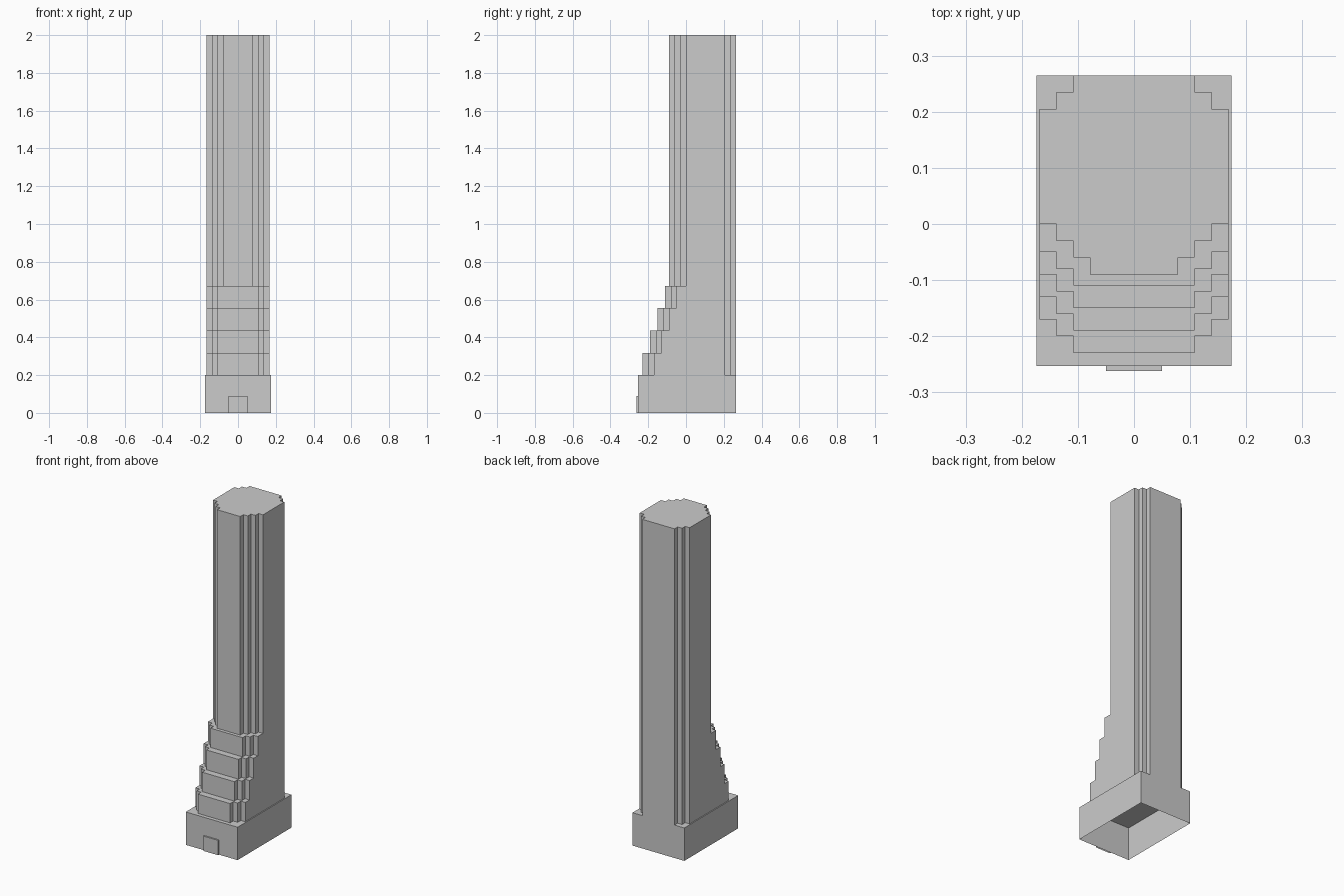
import bpy
import bmesh

cube = bpy.data.objects.get("Cube")
if cube:
    bpy.data.objects.remove(cube, do_unlink=True)

stone = bpy.data.materials.new("pale_grey_stone")
stone.use_nodes = True
GREY = (0.6, 0.6, 0.6, 1)
stone.diffuse_color = GREY
stone.node_tree.nodes["Principled BSDF"].inputs["Base Color"].default_value = GREY

HALF, BACK, NOTCH = 0.168, 0.265, 0.03


def prism(name, outline, z0, z1):
    """Extrude an outline upwards, capped on top and open underneath."""
    bm = bmesh.new()
    low = [bm.verts.new((x, y, z0)) for x, y in outline]
    high = [bm.verts.new((x, y, z1)) for x, y in outline]
    count = len(outline)
    for i in range(count):
        j = (i + 1) % count
        bm.faces.new((low[i], low[j], high[j], high[i]))
    bm.faces.new(high)
    mesh = bpy.data.meshes.new(name)
    bm.to_mesh(mesh)
    bm.free()
    mesh.materials.append(stone)
    obj = bpy.data.objects.new(name, mesh)
    bpy.context.collection.objects.link(obj)
    return obj


def rectangle(half_x, y0, y1):
    return [(-half_x, y0), (half_x, y0), (half_x, y1), (-half_x, y1)]


def notched(front, front_steps, back_steps=2):
    """Counter-clockwise outline with stair-stepped corners."""
    right = []
    for i in range(front_steps, -1, -1):
        x = HALF - i * NOTCH
        y = front + (front_steps - i) * NOTCH
        if i < front_steps:
            right.append((x, y))
        else:
            right.append((x, front))
        if i:
            right.append((x, y + NOTCH))
    for i in range(back_steps + 1):
        x = HALF - i * NOTCH
        y = BACK - (back_steps - i) * NOTCH
        if i:
            right.append((x, y - NOTCH))
        right.append((x, y))
    return right + [(-x, y) for x, y in reversed(right)]


# Plinth and entrance
prism("base", rectangle(0.174, -0.253, BACK), 0, 0.2)
prism("entrance", rectangle(0.05, -0.262, -0.253), 0, 0.09)

# Setback tiers climbing the front
levels = [0.2, 0.317, 0.435, 0.555, 0.672]
for i in range(4):
    prism(f"setback_tier_{i + 1}", notched(-0.23 + 0.04 * i, 2), levels[i], levels[i + 1])

# Main shaft
prism("tower_shaft", notched(-0.09, 3), levels[-1], 2)
